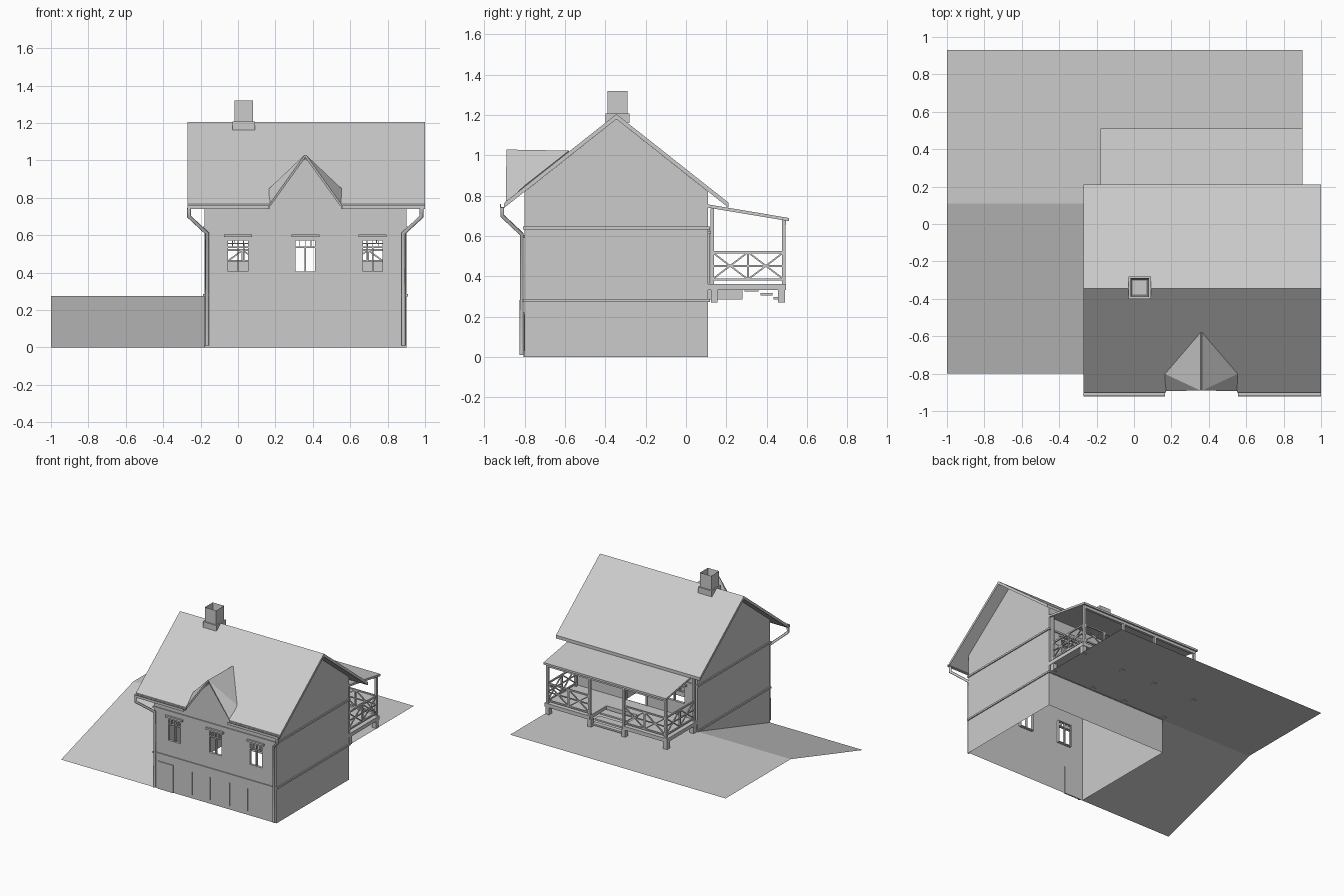
import bpy, bmesh
from mathutils import Vector, Matrix

if "Cube" in bpy.data.objects:
    bpy.data.objects.remove(bpy.data.objects["Cube"])

CX = 0.36                      # centre line of the house
X0, X1, Y0, Y1 = -0.18, 0.90, -0.80, 0.11
RIDGE = -0.345


def finish(name, bm, normals=True):
    if normals:
        bmesh.ops.recalc_face_normals(bm, faces=bm.faces)
    me = bpy.data.meshes.new(name)
    bm.to_mesh(me)
    bm.free()
    ob = bpy.data.objects.new(name, me)
    bpy.context.collection.objects.link(ob)
    return ob


def add_box(bm, b):
    x0, x1, y0, y1, z0, z1 = b
    m = Matrix.Translation(((x0 + x1) / 2, (y0 + y1) / 2, (z0 + z1) / 2)) @ \
        Matrix.Diagonal((x1 - x0, y1 - y0, z1 - z0, 1))
    bmesh.ops.create_cube(bm, size=1, matrix=m)


def boxes(name, items):
    bm = bmesh.new()
    for b in items:
        add_box(bm, b)
    return finish(name, bm)


def bars(name, segs, w):
    bm = bmesh.new()
    for p, q in segs:
        p, q = Vector(p), Vector(q)
        d = q - p
        m = Matrix.Translation((p + q) / 2) @ d.to_track_quat('Z', 'Y').to_matrix().to_4x4() @ \
            Matrix.Diagonal((w, w, d.length, 1))
        bmesh.ops.create_cube(bm, size=1, matrix=m)
    return finish(name, bm)


def slab(name, pts, drop):
    """Polygon extruded straight down by drop."""
    bm = bmesh.new()
    f = bm.faces.new([bm.verts.new(p) for p in pts])
    if drop:
        r = bmesh.ops.extrude_face_region(bm, geom=[f], use_keep_orig=True)
        vs = [v for v in r['geom'] if isinstance(v, bmesh.types.BMVert)]
        bmesh.ops.translate(bm, verts=vs, vec=(0, 0, -drop))
    return finish(name, bm)


def wall(name, y, top, holes):
    """Sheet wall along x, leaving out rectangular holes (x0, x1, z0, z1)."""
    xs = sorted({X0, X1, *[h[0] for h in holes], *[h[1] for h in holes]})
    zs = sorted({0, top, *[h[2] for h in holes], *[h[3] for h in holes]})
    bm = bmesh.new()
    for a, b in zip(xs, xs[1:]):
        for c, d in zip(zs, zs[1:]):
            mx, mz = (a + b) / 2, (c + d) / 2
            if not any(h[0] < mx < h[1] and h[2] < mz < h[3] for h in holes):
                bm.faces.new([bm.verts.new(p) for p in ((a, y, c), (b, y, c), (b, y, d), (a, y, d))])
    bmesh.ops.remove_doubles(bm, verts=bm.verts, dist=1e-5)
    return finish(name, bm)


def roof_z(y):
    return 1.205 - 0.79 * abs(y - RIDGE)


# terrain: upper terrace and side slope
slab("ground_terrace", [(-1, Y1, .275), (X1, Y1, .275), (X1, .93, .275), (-1, .93, .275)], 0)
slab("ground_slope", [(-1, Y0, 0), (X0, Y0, 0), (X0, Y1, .275), (-1, Y1, .275)], 0)

# walls
front_x = [0, CX, 0.72]
wall("front_wall", Y0, .82, [(x - .06, x + .06, .40, .58) for x in front_x])
wall("back_wall", Y1, .82, [(-.07, .13, .46, .60), (.27, .45, .365, .62), (.59, .79, .46, .60)])
for name, x in (("left_wall", X0), ("right_wall", X1)):
    slab(name, [(x, Y0, 0), (x, Y1, 0), (x, Y1, .82), (x, RIDGE, 1.18), (x, Y0, .82)], 0)
slab("dormer_gable_wall", [(.17, Y0, .77), (.55, Y0, .77), (.55, Y0, .82), (CX, Y0, 1.01), (.17, Y0, .82)], 0)

# thin belt courses around the house
for name, z in (("upper_belt", .64), ("lower_belt", .28)):
    t, h = .008, .007
    boxes(name, [(X0 - t, X1 + t, Y0 - t, Y0, z - h, z + h), (X0 - t, X1 + t, Y1, Y1 + t, z - h, z + h),
                 (X0 - t, X0, Y0, Y1, z - h, z + h), (X1, X1 + t, Y0, Y1, z - h, z + h)])
boxes("basement_battens", [(x, x + .008, Y0 - .004, Y0, .03, .21) for x in (.15, .31, .48, .64)])
boxes("basement_door", [(-.145, -.01, Y0 - .006, Y0 + .004, 0, .22)])


# windows: frame, transom, mullions, lintel
def window(name, x, y, w, z0, z1, out):
    f, a, b = .007, min(y, y - out * .02), max(y, y - out * .02)
    zt = z1 - .045
    parts = [(x - w, x - w + f, a, b, z0, z1), (x + w - f, x + w, a, b, z0, z1),
             (x - w, x + w, a, b, z0, z0 + f), (x - w, x + w, a, b, z1 - f, z1),
             (x - w, x + w, a, b, zt - .003, zt + .004), (x - .004, x + .004, a, b, z0, zt)]
    parts += [(x + k * w - .002, x + k * w + .002, a, b, zt, z1) for k in (-.5, 0, .5)]
    a, b = min(y, y + out * .015), max(y, y + out * .015)
    parts.append((x - w - .015, x + w + .015, a, b, z1 + .01, z1 + .025))
    boxes(name, parts)


for i, x in enumerate(front_x):
    window(f"front_window_{i + 1}", x, Y0, .06, .40, .58, -1)
for i, x in enumerate((.03, .69)):
    window(f"back_window_{i + 1}", x, Y1, .10, .46, .60, 1)
boxes("back_door_frame", [(.262, .275, Y1 - .01, Y1 + .01, .365, .62), (.445, .458, Y1 - .01, Y1 + .01, .365, .62),
                          (.262, .458, Y1 - .01, Y1 + .01, .62, .633)])

# main roof, front slope notched for the dormer
RX0, RX1, EF, EB = -.27, 1.0, -.90, .21
R = lambda x, y: (x, y, roof_z(y))
slab("roof_front", [R(RX0, EF), R(.17, EF), R(.17, -.80), R(CX, -.58), R(.55, -.80), R(.55, EF),
                    R(RX1, EF), R(RX1, RIDGE), R(RX0, RIDGE)], .025)
slab("roof_back", [R(RX0, RIDGE), R(RX1, RIDGE), R(RX1, EB), R(RX0, EB)], .025)

# dormer roof, two mirrored twisted faces
for name, s in (("dormer_roof_left", -1), ("dormer_roof_right", 1)):
    e = CX + s * .19
    bm = bmesh.new()
    A, B, C, D = [bm.verts.new(p) for p in ((e, -.89, .76), R(e, -.80), R(CX, -.58), (CX, -.89, 1.025))]
    bm.faces.new((A, B, D))
    bm.faces.new((B, C, D))
    ob = finish(name, bm)
    m = ob.modifiers.new("thickness", 'SOLIDIFY')
    m.thickness = .012
    m.offset = 0

# chimney with open flue
bm = bmesh.new()
add_box(bm, (-.02, .08, -.39, -.29, 1.14, 1.32))
top = max(bm.faces, key=lambda f: f.calc_center_median().z)
bmesh.ops.inset_region(bm, faces=[top], thickness=.015)
bmesh.ops.translate(bm, verts=top.verts, vec=(0, 0, -.10))
finish("chimney", bm)
boxes("chimney_base", [(-.03, .09, -.40, -.28, 1.16, 1.207)])

# gutters and downspouts
for name, a, b in (("gutter_left", RX0, .165), ("gutter_right", .555, RX1)):
    boxes(name, [(a, b, -.922, -.899, .740, .744), (a, b, -.922, -.918, .740, .760), (a, b, -.903, -.899, .740, .760)])
for name, s in (("downspout_left", -1), ("downspout_right", 1)):
    cu = bpy.data.curves.new(name, 'CURVE')
    cu.dimensions = '3D'
    cu.bevel_depth = .011
    cu.bevel_resolution = 1
    cu.use_fill_caps = True
    sp = cu.splines.new('POLY')
    path = [(.622, -.911, .745), (.622, -.911, .70), (.525, -.815, .61), (.525, -.815, .01)]
    sp.points.add(len(path) - 1)
    for pt, (dx, y, z) in zip(sp.points, path):
        pt.co = (CX + s * dx, y, z, 1)
    bpy.context.collection.objects.link(bpy.data.objects.new(name, cu))

# veranda roof and beam
slab("veranda_roof", [(X0, Y1, .757), (X1, Y1, .757), (X1, .51, .69), (X0, .51, .69)], .016)
boxes("veranda_beam", [(X0 + .01, X1 - .01, .475, .495, .655, .68)])

# veranda posts and feet
PX = [X0 + .02, .21, .51, X1 - .02]
h = .009
boxes("veranda_posts", [(x - h, x + h, .476, .494, .36, .68) for x in PX] +
      [(x - h, x + h, .121, .139, .36, .738) for x in (PX[0], PX[3])])
boxes("veranda_feet", [(x - .017, x + .017, y - .017, y + .017, .27, .335) for x in PX for y in (.14, .474)])

# veranda floor with a recess for the steps
boxes("veranda_floor", [(X0, .215, Y1, .495, .333, .363), (.505, X1, Y1, .495, .333, .363),
                        (.215, .505, Y1, .28, .333, .363)])
boxes("step_block", [(.215, .505, Y1, .28, .285, .333)])
boxes("steps", [(.215, .505, .29, .36, .325, .338), (.215, .505, .37, .43, .305, .318),
                (.215, .505, .435, .47, .285, .298)])

# railings with crossed braces
spans = [((PX[0], .485), (PX[1], .485)), ((PX[2], .485), (PX[3], .485)),
         ((PX[0], .13), (PX[0], .485)), ((PX[3], .13), (PX[3], .485))]
rails, braces = [], []
lo, hi = .385, .52
for a, b in spans:
    a, b = Vector((*a, 0)), Vector((*b, 0))
    m = (a + b) / 2
    at = lambda p, z: (p.x, p.y, z)
    rails += [(at(a, lo), at(b, lo)), (at(a, hi), at(b, hi)), (at(m, lo), at(m, hi))]
    for p, q in ((a, m), (m, b)):
        braces += [(at(p, lo), at(q, hi)), (at(p, hi), at(q, lo))]
    braces.append((at(a, .452), at(b, .452)))
bars("railing_rails", rails, .011)
bars("railing_braces", braces, .008)
